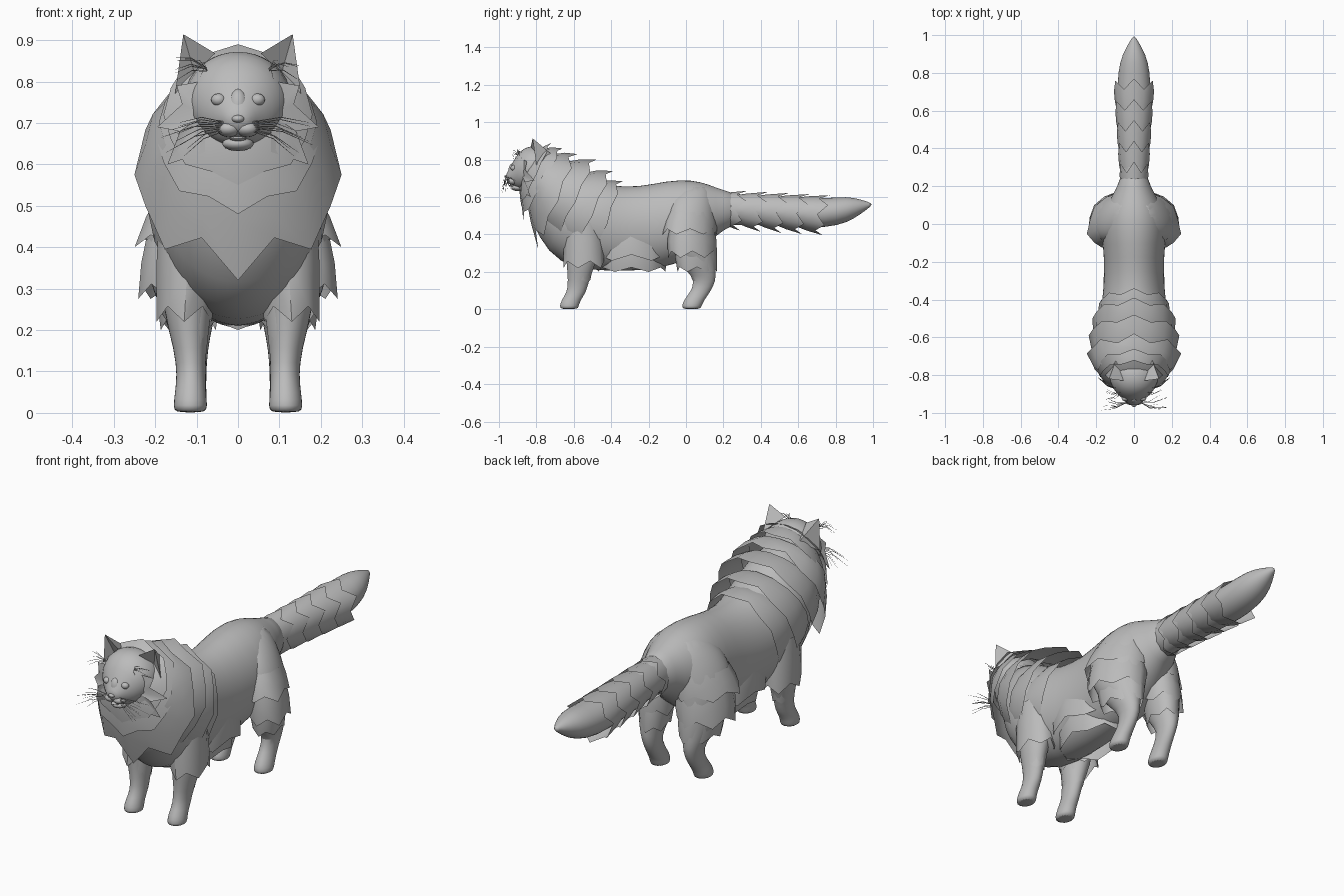
import bpy, bmesh, math, random
from mathutils import Vector

random.seed(4)
cube = bpy.data.objects.get("Cube")
if cube:
    bpy.data.objects.remove(cube)

# Single fur colour
fur = bpy.data.materials.new("grey_fur")
fur.use_nodes = True
GREY = (0.5, 0.5, 0.5, 1)
fur.diffuse_color = GREY
fur.node_tree.nodes["Principled BSDF"].inputs["Base Color"].default_value = GREY
parts = []


def upright(top_y, top_z, bottom_y, bottom_z, width):
    """Ring across the body, given by its top and bottom points."""
    top, low = Vector((0, top_y, top_z)), Vector((0, bottom_y, bottom_z))
    return (top + low) / 2, (low - top) / 2, Vector((width, 0, 0))


def flat(x, y, z, rx, ry, skew=0):
    """Horizontal ring around a leg; skew turns its front outward."""
    return Vector((x, y, z)), Vector((skew, -ry, 0)), Vector((rx, 0, 0))


def angles(n):
    return [2 * math.pi * i / n for i in range(n)]


def ring_points(ring, n):
    c, a, b = ring
    return [c + a * math.cos(t) + b * math.sin(t) for t in angles(n)]


def finish(name, bm, mirror=False, smooth=False):
    bmesh.ops.recalc_face_normals(bm, faces=bm.faces)
    mesh = bpy.data.meshes.new(name)
    bm.to_mesh(mesh)
    bm.free()
    mesh.materials.append(fur)
    ob = bpy.data.objects.new(name, mesh)
    bpy.context.collection.objects.link(ob)
    if mirror:
        ob.modifiers.new("Mirror", 'MIRROR').use_mirror_merge = False
    if smooth:
        ob.modifiers.new("Smooth", 'SUBSURF').levels = 1
    parts.append(ob)


def bridge(bm, loops):
    rows = [[bm.verts.new(p) for p in pts] for pts in loops]
    n = len(rows[0])
    for lo, hi in zip(rows, rows[1:]):
        for i in range(n):
            j = (i + 1) % n
            bm.faces.new((lo[i], lo[j], hi[j], hi[i]))
    return rows


def loft(name, rings, mirror=False, n=16):
    bm = bmesh.new()
    rows = bridge(bm, [ring_points(r, n) for r in rings])
    bm.faces.new(rows[0])
    bm.faces.new(rows[-1])
    finish(name, bm, mirror, True)


def fringe(name, inner, outer, mirror=False, n=16, notch=0.66, calm=0):
    """Sheet of fur flaring to a jagged hem; calm makes the flanks less jagged."""
    a, b = ring_points(inner, n), ring_points(outer, n)
    mid_c = inner[0].lerp(outer[0], 0.4)
    mid = [mid_c + (p.lerp(q, 0.4) - mid_c) * 1.04 for p, q in zip(a, b)]
    hem = [p.lerp(q, notch + (1 - notch) * calm * abs(math.sin(t)) if i % 2 else 1)
           for i, (p, q, t) in enumerate(zip(a, b, angles(n)))]
    bm = bmesh.new()
    bridge(bm, [a, mid, hem])
    finish(name, bm, mirror)


def ball(name, centre, size, mirror=False):
    bm = bmesh.new()
    bmesh.ops.create_uvsphere(bm, u_segments=16, v_segments=10, radius=1)
    for v in bm.verts:
        v.co = Vector([c + k * s for c, k, s in zip(centre, v.co, size)])
    finish(name, bm, mirror)


def sheet(name, points, faces):
    """Small mirrored sheet of folded triangles."""
    bm = bmesh.new()
    verts = [bm.verts.new(p) for p in points]
    for f in faces:
        bm.faces.new([verts[i] for i in f])
    finish(name, bm, True)


# Torso
loft("body", [
    upright(-.76, .83, -.86, .56, .11), upright(-.63, .77, -.79, .38, .18),
    upright(-.50, .69, -.68, .24, .20), upright(-.40, .66, -.50, .205, .175),
    upright(-.25, .655, -.30, .20, .155), upright(-.10, .69, -.12, .22, .165),
    upright(.03, .695, .0, .26, .18), upright(.12, .67, .12, .35, .135),
    upright(.20, .635, .20, .43, .085), upright(.28, .62, .28, .45, .068)], n=24)

# Head, from skull to nose
loft("head", [
    upright(-.70, .82, -.74, .66, .10), upright(-.75, .87, -.79, .64, .135),
    upright(-.83, .88, -.85, .64, .13), upright(-.89, .85, -.89, .64, .10),
    upright(-.925, .79, -.91, .65, .068), upright(-.945, .75, -.935, .67, .043),
    upright(-.965, .72, -.955, .685, .022)], n=20)
ball("muzzle_pads", (.022, -.925, .686), (.03, .033, .02), True)
ball("snout_bridge", (0, -.922, .738), (.026, .028, .045))
ball("nose", (0, -.952, .71), (.016, .017, .01))
ball("tongue", (0, -.922, .662), (.02, .026, .006))
ball("chin", (0, -.90, .65), (.038, .034, .018))
ball("eyes", (.047, -.922, .756), (.018, .016, .015), True)

# Ears: cupped triangles with a recessed inside
sheet("ears", [(.132, -.82, .914), (.055, -.83, .868), (.152, -.80, .77),
               (.095, -.72, .83), (.105, -.785, .82)],
      [(1, 4, 0), (4, 2, 0), (1, 0, 3), (3, 0, 2)])

# Cheek tufts: a fan of pointed locks
sheet("cheek_tufts", [(.08, -.88, .72), (.09, -.87, .80), (.148, -.85, .79),
                      (.135, -.86, .745), (.195, -.81, .69), (.14, -.86, .68),
                      (.17, -.83, .60), (.08, -.88, .63)],
      [(0, i, i + 1) for i in range(1, 7)])

# Ruff: overlapping collars from the cheeks to the shoulders
collars = [
    (upright(-.79, .85, -.89, .65, .12), upright(-.72, .89, -.88, .55, .18), .7),
    (upright(-.76, .86, -.88, .62, .13), upright(-.66, .86, -.87, .48, .20), .7),
    (upright(-.70, .83, -.85, .57, .19), upright(-.58, .83, -.79, .32, .25), .5),
    (upright(-.63, .79, -.80, .48, .20), upright(-.48, .80, -.70, .35, .24), .7),
    (upright(-.54, .73, -.72, .38, .20), upright(-.39, .74, -.61, .26, .22), .7),
    (upright(-.47, .68, -.64, .32, .185), upright(-.34, .685, -.50, .23, .185), .7)]
for i, (inner, outer, notch) in enumerate(collars):
    fringe(f"ruff_collar_{i + 1}", inner, outer, notch=notch, calm=.8)

# Belly fur
fringe("belly_fur_upper", flat(0, -.30, .42, .15, .22), flat(0, -.29, .26, .165, .21), n=12, notch=.8)
fringe("belly_fur_lower", flat(0, -.30, .32, .13, .19), flat(0, -.29, .20, .12, .18), n=12, notch=.8)

# Front legs with fur cuffs
loft("front_legs", [
    flat(.10, -.55, .52, .07, .10), flat(.115, -.55, .36, .075, .10),
    flat(.125, -.56, .25, .058, .08), flat(.115, -.575, .15, .039, .056),
    flat(.113, -.585, .09, .035, .052), flat(.115, -.615, .05, .038, .052),
    flat(.115, -.625, .015, .042, .052), flat(.115, -.625, 0, .038, .046)], True)
fringe("shoulder_fur", flat(.115, -.55, .47, .08, .10), flat(.13, -.545, .22, .07, .11),
       True, n=10, notch=.85)
fringe("front_cuffs", flat(.12, -.56, .30, .06, .075), flat(.115, -.572, .14, .04, .057),
       True, n=10, notch=.9)

# Hind legs with thigh fur
loft("hind_legs", [
    flat(.04, .05, .67, .04, .07), flat(.085, .03, .59, .08, .12, .02),
    flat(.11, .03, .49, .10, .13, .03), flat(.125, .03, .40, .105, .13, .03),
    flat(.125, .045, .29, .08, .115, .02), flat(.115, .08, .21, .055, .08),
    flat(.11, .105, .15, .037, .056), flat(.11, .075, .09, .034, .054),
    flat(.115, .04, .045, .039, .056), flat(.115, .03, .015, .042, .053),
    flat(.115, .03, 0, .038, .046)], True)
fringe("thigh_fur_upper", flat(.10, .03, .52, .095, .125, .03), flat(.13, .02, .40, .115, .145, .04),
       True, n=12, notch=.75)
fringe("thigh_fur_middle", flat(.12, .03, .42, .10, .125, .03), flat(.135, .035, .275, .105, .13, .03),
       True, n=12, notch=.75)
fringe("thigh_fur_lower", flat(.12, .05, .33, .08, .11, .02), flat(.12, .06, .20, .065, .105, .02),
       True, n=12, notch=.8)

# Tail core and its overlapping tufts
loft("tail", [
    upright(.14, .64, .14, .44, .085), upright(.25, .62, .25, .45, .065),
    upright(.40, .605, .40, .45, .083), upright(.60, .595, .60, .435, .09),
    upright(.75, .595, .75, .435, .09), upright(.86, .605, .86, .46, .078),
    upright(.93, .59, .93, .505, .045), upright(.995, .567, .995, .555, .006)])
for k in range(5):
    y = .13 + .11 * k
    fringe(f"tail_tuft_{k + 1}",
           upright(y, .61 - .004 * k, y + .02, .475 - .008 * k, .062 + .006 * k),
           upright(y + .20, .634 - .006 * k, y + .16, .42 - .006 * k, .082 + .008 * k),
           n=12, notch=.72)

# Whiskers and brow hairs
hairs = bpy.data.curves.new("whiskers", 'CURVE')
hairs.dimensions = '3D'
hairs.bevel_depth = .0012
hairs.bevel_resolution = 0
for side in (1, -1):
    for k in range(18):
        if k < 10:
            start = Vector((.035, -.945, .68 + .0025 * k))
            end = Vector((random.uniform(.12, .185), random.uniform(-.99, -.90),
                          .62 + .009 * k))
        else:
            start = Vector((.075, -.89, .815 + .001 * k))
            end = Vector((random.uniform(.07, .155), random.uniform(-.93, -.87),
                          random.uniform(.80, .87)))
        bend = (start + end) / 2 + Vector((0, -.012, .012))
        spline = hairs.splines.new('POLY')
        spline.points.add(2)
        for point, co, r in zip(spline.points, (start, bend, end), (1, .9, .3)):
            point.co = (side * co.x, co.y, co.z, 1)
            point.radius = r
hairs.materials.append(fur)
bpy.context.collection.objects.link(bpy.data.objects.new("whiskers", hairs))

# Smooth shading with sharp folds kept
bpy.ops.object.select_all(action='DESELECT')
for ob in parts:
    ob.select_set(True)
bpy.context.view_layer.objects.active = parts[0]
bpy.ops.object.shade_smooth_by_angle(angle=math.radians(50))
